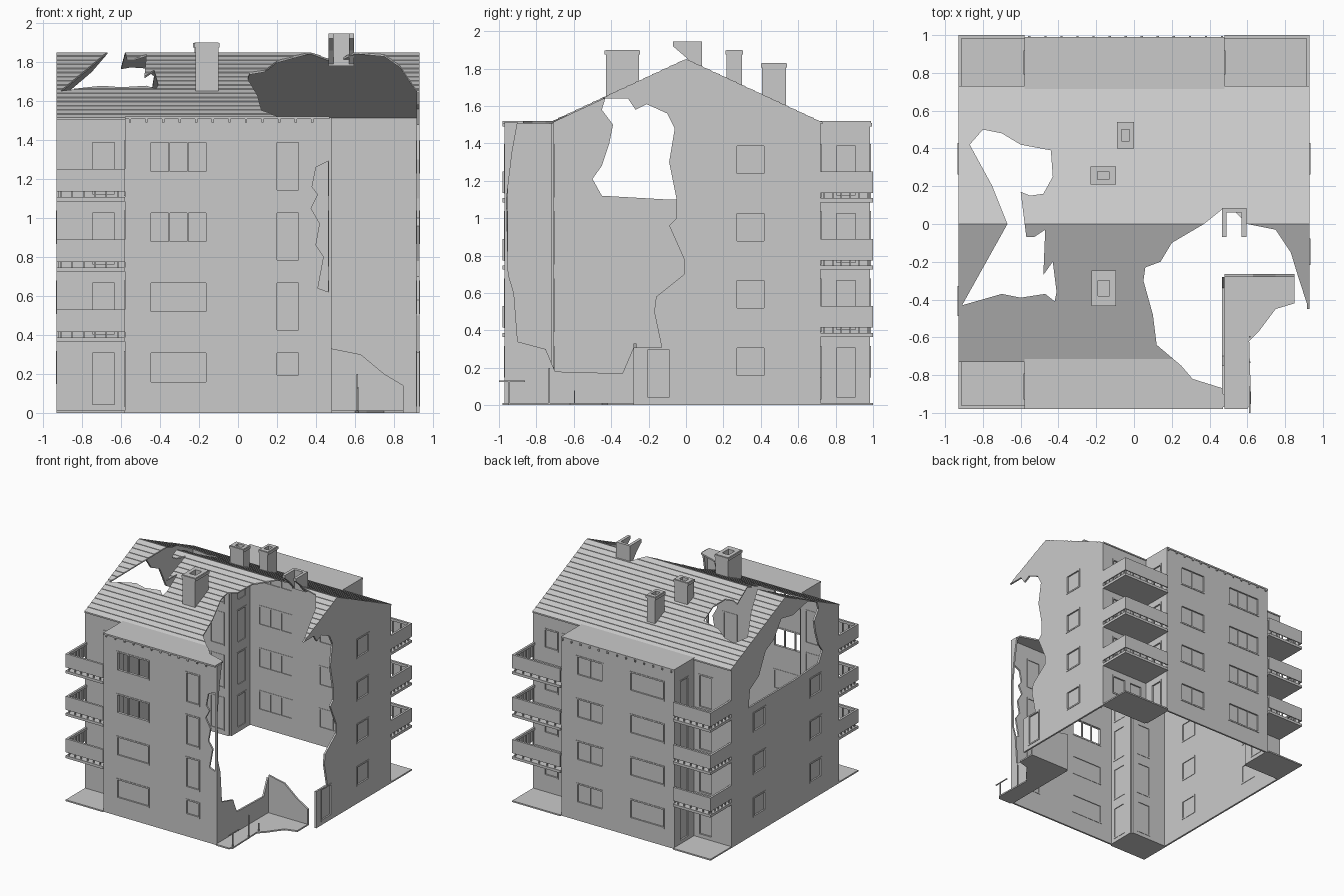
import bpy, bmesh
from mathutils import Vector

cube = bpy.data.objects.get("Cube")
if cube:
    bpy.data.objects.remove(cube)

grey = bpy.data.materials.new("concrete_grey")
grey.use_nodes = True
grey.diffuse_color = (0.59, 0.59, 0.59, 1)
grey.node_tree.nodes["Principled BSDF"].inputs["Base Color"].default_value = grey.diffuse_color

FLOOR = 0.36      # storey height
T = 0.015         # wall thickness
EAVE, RIDGE = 1.515, 1.85


def point(axis, t, u, v):
    return Vector({"x": (t, u, v), "y": (u, t, v), "z": (u, v, t)}[axis])


def finish(name, bm):
    bmesh.ops.recalc_face_normals(bm, faces=bm.faces)
    mesh = bpy.data.meshes.new(name)
    bm.to_mesh(mesh)
    bm.free()
    mesh.materials.append(grey)
    ob = bpy.data.objects.new(name, mesh)
    bpy.context.collection.objects.link(ob)
    return ob


def add_prism(bm, outline, axis, a, b):
    low = [bm.verts.new(point(axis, a, u, v)) for u, v in outline]
    high = [bm.verts.new(point(axis, b, u, v)) for u, v in outline]
    bm.faces.new(low)
    bm.faces.new(high)
    for i in range(len(low)):
        j = (i + 1) % len(low)
        bm.faces.new((low[i], low[j], high[j], high[i]))


def prism(name, outline, axis, a, b):
    bm = bmesh.new()
    add_prism(bm, outline, axis, a, b)
    return finish(name, bm)


def rect(u0, u1, v0, v1):
    return [(u0, v0), (u1, v0), (u1, v1), (u0, v1)]


def boxes(name, items):
    bm = bmesh.new()
    for x0, x1, y0, y1, z0, z1 in items:
        add_prism(bm, rect(x0, x1, y0, y1), "z", z0, z1)
    return finish(name, bm)


def cut(ob, cutter):
    cutter.hide_render = True
    mod = ob.modifiers.new("cut", "BOOLEAN")
    mod.operation, mod.solver, mod.object = "DIFFERENCE", "EXACT", cutter
    graph = bpy.context.evaluated_depsgraph_get()
    mesh = bpy.data.meshes.new_from_object(ob.evaluated_get(graph))
    ob.modifiers.clear()
    ob.data = mesh
    bpy.data.objects.remove(cutter)


frames, glass = bmesh.new(), bmesh.new()


def wall(name, outline, axis, t, out, windows=()):
    """Wall with outer face at t facing out (+1 or -1); windows: (u0, u1, v0, v1, panes, glazed)."""
    ob = prism(name, outline, axis, t, t - out * T)
    if not windows:
        return ob
    holes = bmesh.new()
    w = 0.008
    for u0, u1, v0, v1, panes, glazed in windows:
        add_prism(holes, rect(u0, u1, v0, v1), axis, t + out * 0.05, t - out * 0.05)
        a, b = t + out * 0.004, t - out * (T + 0.003)
        for r in ((u0 - w, u0 + w / 2, v0, v1), (u1 - w / 2, u1 + w, v0, v1),
                  (u0 - w, u1 + w, v0 - w, v0 + w / 2), (u0 - w, u1 + w, v1 - w / 2, v1 + w)):
            add_prism(frames, rect(*r), axis, a, b)
        for i in range(1, panes):
            m = u0 + (u1 - u0) * i / panes
            add_prism(frames, rect(m - w / 2, m + w / 2, v0, v1), axis, t - out * 0.003, b)
        if glazed:
            add_prism(glass, rect(u0, u1, v0, v1), axis, t - out * 0.009, t - out * 0.012)
    cut(ob, finish("window_cutter", holes))
    return ob


def storeys(u0, u1, v0, v1, panes=1, floors=range(4)):
    return [(u0, u1, v0 + FLOOR * k, v1 + FLOOR * k, panes, True) for k in floors]


# Front and back walls of the middle block
front_wins = [(-0.45, -0.16, 0.155 + FLOOR * k, 0.31 + FLOOR * k, 3 if k > 1 else 1, k < 2) for k in range(4)]
front_wins += storeys(0.195, 0.315, 0.06, 0.31, 1, (1, 2, 3)) + [(0.195, 0.315, 0.19, 0.31, 1, True)]
wall("front_wall", [(-0.58, 0), (0.48, 0), (0.48, 0.36), (0.465, 0.62), (0.41, 0.64), (0.44, 0.8), (0.4, 0.86),
                    (0.42, 0.97), (0.375, 1.05), (0.41, 1.12), (0.38, 1.16), (0.4, 1.26), (0.48, 1.3),
                    (0.48, EAVE), (-0.58, EAVE)], "y", -0.97, -1, front_wins)
wall("back_wall", rect(-0.58, 0.48, 0, EAVE), "y", 0.985, 1,
     storeys(0.09, 0.33, 0.155, 0.31, 2) + storeys(-0.48, -0.17, 0.155, 0.31, 3))

# Corner recess walls with balcony doors
wall("front_left_recess_wall", rect(-0.93, -0.58, 0, EAVE), "y", -0.72, -1, storeys(-0.75, -0.63, 0.04, 0.31))
wall("back_left_recess_wall", rect(-0.93, -0.58, 0, EAVE), "y", 0.72, 1, storeys(-0.75, -0.63, 0.04, 0.31))
wall("back_right_recess_wall", rect(0.48, 0.93, 0, EAVE), "y", 0.72, 1,
     storeys(0.53, 0.65, 0.04, 0.31) + storeys(0.7, 0.82, 0.155, 0.31))
wall("front_left_side_wall", rect(-0.97, -0.72, 0, EAVE), "x", -0.58, -1, storeys(-0.92, -0.8, 0.04, 0.31))
wall("back_left_side_wall", rect(0.72, 0.985, 0, EAVE), "x", -0.58, -1, storeys(0.8, 0.91, 0.04, 0.31))
wall("back_right_side_wall", rect(0.72, 0.985, 0, EAVE), "x", 0.48, 1, storeys(0.8, 0.91, 0.04, 0.31))

# Ruined entrance corner
wall("broken_side_wall", [(-0.97, 0), (-0.28, 0), (-0.28, 0.31), (-0.34, 0.17), (-0.7, 0.18), (-0.75, 0.3),
                          (-0.9, 0.34), (-0.92, 0.6), (-0.95, 0.7), (-0.96, 1.1), (-0.93, 1.35),
                          (-0.9, EAVE), (-0.97, EAVE)], "x", 0.48, 1)
wall("broken_entrance_wall", [(0.48, 0), (0.85, 0), (0.85, 0.14), (0.75, 0.2), (0.63, 0.3), (0.48, 0.33)],
     "y", -0.28, -1)
prism("broken_ground_slab", [(0.48, -0.98), (0.6, -0.98), (0.62, -0.95), (0.61, -0.62), (0.66, -0.57),
                             (0.75, -0.45), (0.85, -0.42), (0.85, -0.28), (0.48, -0.28)], "z", 0, 0.012)
boxes("bent_posts", [(0.608, 0.616, -0.735, -0.727, 0, 0.2), (0.608, 0.616, -0.6, -0.594, 0, 0.08),
                     (0.61, 0.618, -1.0, -0.86, 0.125, 0.132), (0.61, 0.618, -0.95, -0.944, 0, 0.13)])

# Gable walls, each with battle damage
left = wall("left_gable_wall", [(-0.72, 0), (0.72, 0), (0.72, EAVE), (0, RIDGE), (-0.72, EAVE)], "x", -0.93, -1,
            storeys(0.27, 0.42, 0.155, 0.31, 1, range(3)) + storeys(-0.48, -0.335, 0.155, 0.31, 1, range(3)))
cut(left, prism("gable_cutter", [(-0.43, 1.645), (-0.45, 1.58), (-0.39, 1.5), (-0.41, 1.4), (-0.45, 1.28),
                                 (-0.5, 1.21), (-0.45, 1.12), (-0.1, 1.1), (0.49, 1.1), (0.47, 1.25), (0.35, 1.32),
                                 (0.26, 1.5), (0.15, 1.55), (0.05, 1.69), (-0.1, 1.66), (-0.3, 1.7)],
                "x", -1, -0.85))
wall("right_gable_wall", [(-0.28, 0), (0.72, 0), (0.72, EAVE), (0, RIDGE), (-0.45, 1.64), (-0.31, 1.64),
                          (-0.27, 1.58), (-0.21, 1.61), (-0.1, 1.56), (-0.06, 1.48), (-0.09, 1.3), (-0.05, 1.1),
                          (-0.05, 1.0), (-0.09, 0.96), (-0.01, 0.78), (-0.01, 0.7), (-0.16, 0.58), (-0.17, 0.5),
                          (-0.13, 0.31), (-0.28, 0.31)], "x", 0.93, 1,
     storeys(0.27, 0.42, 0.155, 0.31) + [(-0.21, -0.085, 0.04, 0.3, 1, True)])

finish("window_frames", frames)
finish("window_panes", glass)

# Roof made of overlapping tile rows
ROWS, RUN = 16, 0.73
slope = (RIDGE - EAVE) / 0.72
half = []
for i in range(ROWS):
    y0, y1 = RUN * i / ROWS, RUN * (i + 1) / ROWS
    half += [(y0, RIDGE - slope * y0), (y1, RIDGE - slope * y1 + 0.004)]
half.append((RUN, RIDGE - slope * RUN - 0.008))
profile = half + [(0, RIDGE - 0.008)] + [(-y, z) for y, z in reversed(half[1:])]
roof = prism("tiled_roof", profile, "x", -0.93, 0.93)
front_canopy = boxes("front_canopy", [(-0.58, 0.48, -0.98, -0.71, 1.507, 1.52)])
boxes("back_canopy", [(-0.58, 0.48, 0.71, 0.99, 1.507, 1.52)])

# Shell holes in the roof
right_hole = [(0.05, -0.3), (0.06, -0.23), (0.14, -0.2), (0.2, -0.1), (0.37, 0), (0.47, 0.08), (0.53, 0.07),
              (0.6, 0), (0.75, -0.03), (0.83, -0.15), (0.86, -0.25), (0.915, -0.42), (1, -0.42), (1, -1.1),
              (0.47, -1.1), (0.47, -0.87), (0.31, -0.82), (0.25, -0.75), (0.12, -0.64), (0.1, -0.48)]
left_hole = [(-0.87, 0.42), (-0.8, 0.5), (-0.7, 0.48), (-0.6, 0.42), (-0.44, 0.39), (-0.43, 0.25), (-0.48, 0.16),
             (-0.55, 0.15), (-0.6, 0.17), (-0.57, -0.07), (-0.53, -0.07), (-0.47, -0.03), (-0.48, -0.27),
             (-0.43, -0.2), (-0.41, -0.36), (-0.42, -0.41), (-0.47, -0.37), (-0.6, -0.39), (-0.7, -0.37),
             (-0.91, -0.43), (-0.67, 0), (-0.75, 0.2)]
for target, outline in ((roof, right_hole), (roof, left_hole), (front_canopy, right_hole)):
    cut(target, prism("roof_cutter", outline, "z", 1.3, 2.1))

# Rafter ends under the canopies
rafters = []
for i in range(13):
    x = -0.56 + i * 0.085
    rafters.append((x, x + 0.012, 0.98, 0.995, 1.49, 1.508))
    if x < 0.4:
        rafters.append((x, x + 0.012, -0.98, -0.965, 1.49, 1.508))
boxes("rafter_ends", rafters)


# Chimneys with open flues
def chimney(name, x0, x1, y0, y1, z0, z1):
    body = boxes(name, [(x0 + 0.006, x1 - 0.006, y0 + 0.006, y1 - 0.006, z0, z1)])
    rim = boxes(name + "_rim", [(x0, x1, y0, y1, z1 - 0.025, z1 - 0.003)])
    mx, my = (x1 - x0) * 0.27, (y1 - y0) * 0.28
    for ob in (body, rim):
        cut(ob, boxes("flue_cutter", [(x0 + mx, x1 - mx, y0 + my, y1 - my, z1 - 0.15, z1 + 0.1)]))


chimney("front_chimney", -0.225, -0.095, -0.435, -0.245, 1.64, 1.9)
chimney("middle_chimney", -0.23, -0.095, 0.21, 0.305, 1.69, 1.9)
chimney("back_chimney", -0.09, 0, 0.4, 0.54, 1.58, 1.83)
boxes("broken_chimney_back", [(0.465, 0.595, 0.06, 0.085, 1.78, 1.945)])
for x in (0.465, 0.57):
    prism("broken_chimney_side", [(0.06, 1.79), (0.06, 1.945), (-0.07, 1.945), (-0.07, 1.92), (0, 1.86)],
          "x", x, x + 0.025)

# Corner ground slabs and balconies
for label, xo, xi, yi, yo in (("front_left", -0.93, -0.58, -0.72, -0.98),
                              ("back_left", -0.93, -0.58, 0.72, 1.0),
                              ("back_right", 0.93, 0.48, 0.72, 1.0)):
    sx, sy = (1 if xo > 0 else -1), (1 if yo > 0 else -1)
    boxes(label + "_ground_slab", [(xo, xi, yi, yo, 0, 0.012)])
    slabs, rails, posts = [], [], []
    for k in range(1, 4):
        z = 0.005 + FLOOR * k
        slabs.append((xo, xi, yi, yo, z, z + 0.022))
        for z0, z1, d in ((z + 0.05, z + 0.145, 0.008), (z + 0.145, z + 0.165, 0.018)):
            rails.append((xo, xi, yo, yo - sy * d, z0, z1))
            rails.append((xo, xo - sx * d, yi, yo - sy * d, z0, z1))
        for i in range(6):
            x = xo + (xi - xo) * (i + 0.3) / 6
            y = yi + (yo - yi) * (i + 0.3) / 6
            posts.append((x, x + 0.008, yo - sy * 0.01, yo - sy * 0.018, z + 0.02, z + 0.15))
            posts.append((xo - sx * 0.01, xo - sx * 0.018, y, y + 0.008, z + 0.02, z + 0.15))
    boxes(label + "_balcony_slabs", slabs)
    boxes(label + "_balcony_railings", rails)
    boxes(label + "_balcony_posts", posts)
